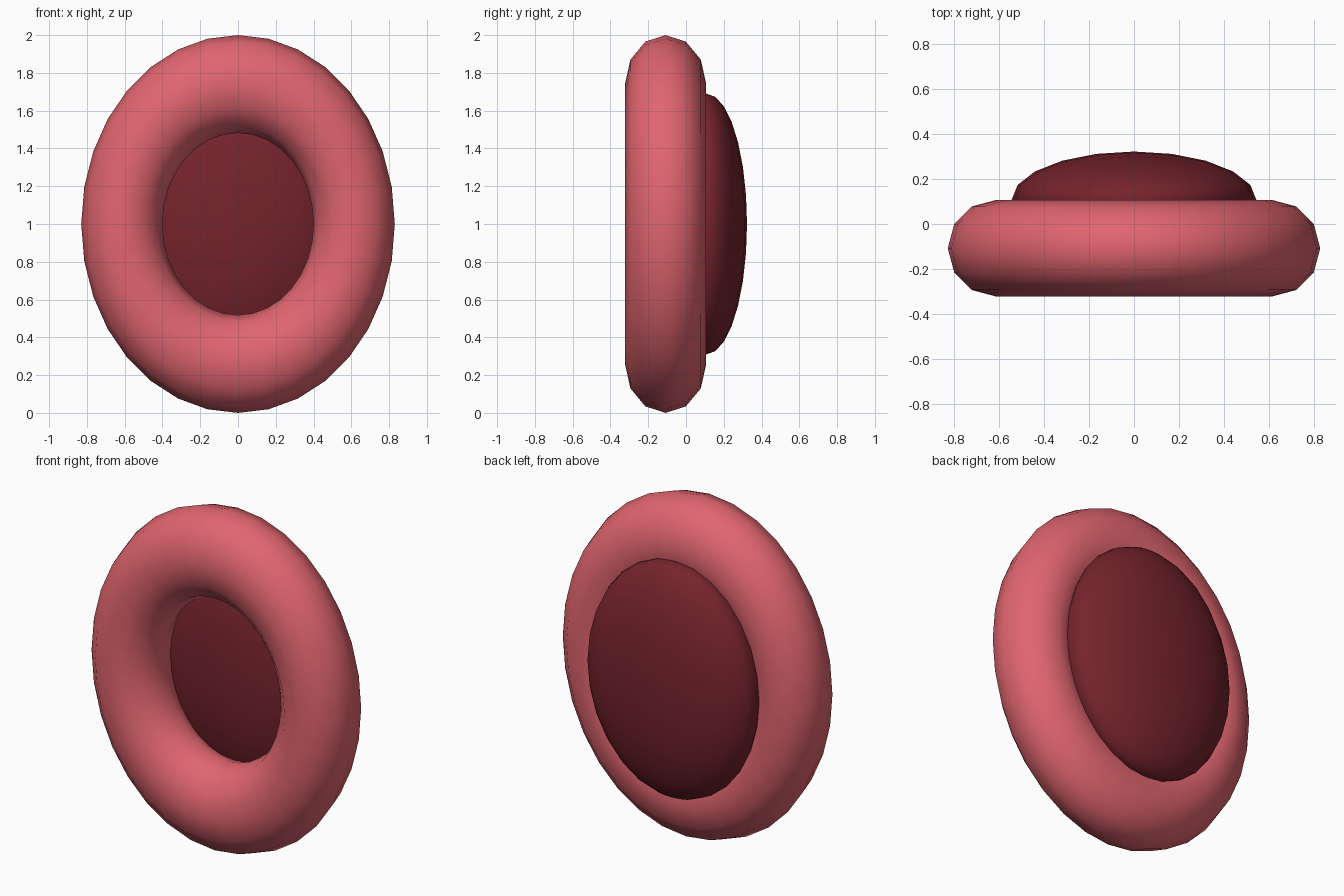
import bpy
from math import pi

if "Cube" in bpy.data.objects:
    bpy.data.objects.remove(bpy.data.objects["Cube"])


def finish(name, scale, color):
    """Name, scale, smooth and colour the active object."""
    obj = bpy.context.object
    obj.name = name
    obj.scale = scale
    bpy.ops.object.transform_apply(location=False, rotation=True, scale=False)
    bpy.ops.object.transform_apply(location=False, rotation=False, scale=True)
    bpy.ops.object.shade_smooth()
    mat = bpy.data.materials.new(name + "_colour")
    mat.diffuse_color = color
    mat.use_nodes = True
    mat.node_tree.nodes["Principled BSDF"].inputs["Base Color"].default_value = mat.diffuse_color
    obj.data.materials.append(mat)
    return obj


# Oval ring standing upright, its axis along y (scaled in its own frame)
bpy.ops.mesh.primitive_torus_add(
    major_segments=32, minor_segments=12, major_radius=0.615,
    minor_radius=0.215, location=(0, -0.108, 1.0), rotation=(pi / 2, 0, 0))
finish("ring", (1, 1 / 0.83, 1), (0.75, 0.13, 0.16, 1))

# Flattened ball plugging the hole and bulging out at the back
bpy.ops.mesh.primitive_uv_sphere_add(
    segments=20, ring_count=14, radius=1, location=(0, 0.108, 1.0))
finish("inner_cushion", (0.545, 0.215, 0.69), (0.18, 0.017, 0.025, 1))
